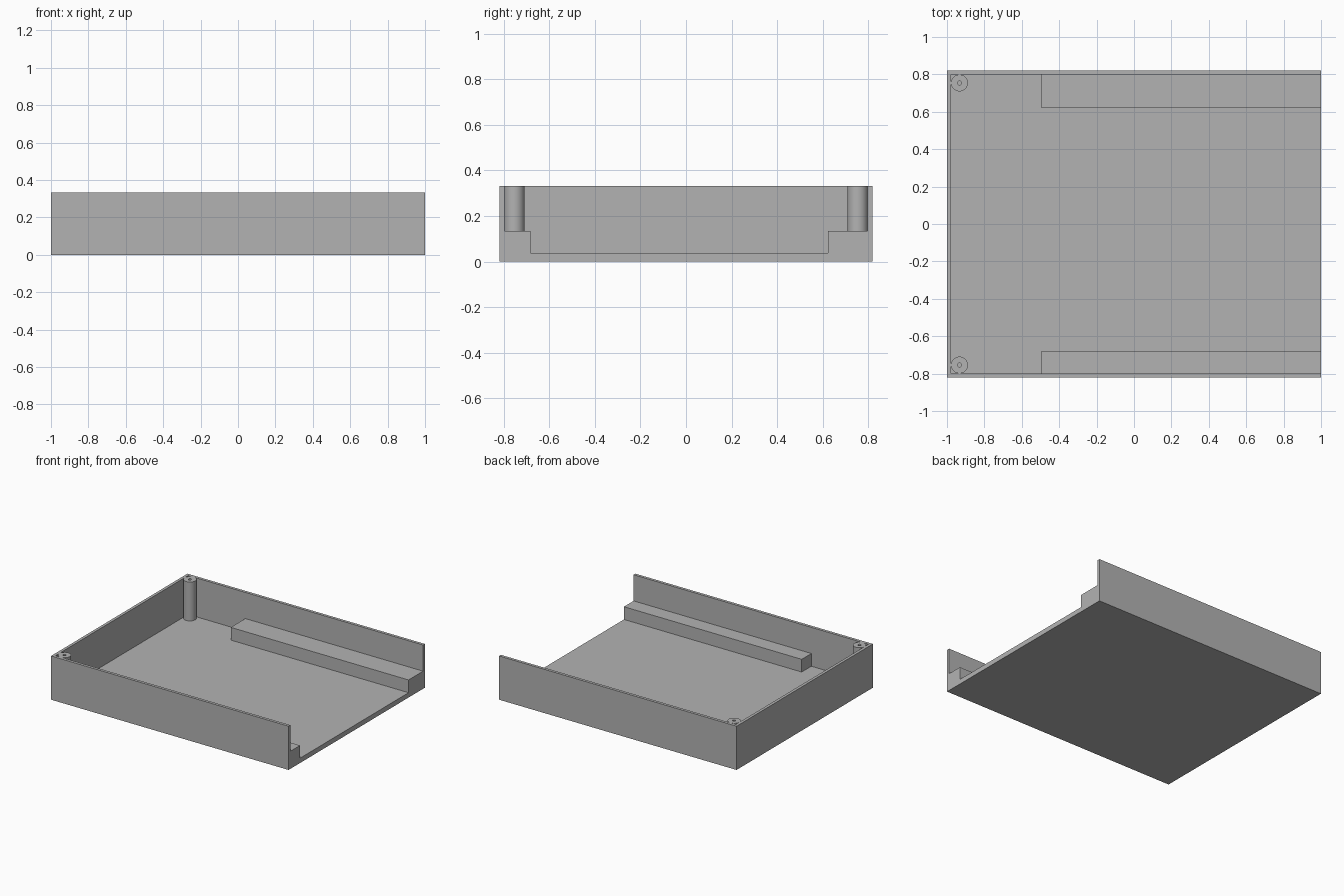
import bpy
import math

cube = bpy.data.objects.get("Cube")
if cube:
    bpy.data.objects.remove(cube, do_unlink=True)

# Main dimensions
HALF_Y, HEIGHT, WALL = 0.82, 0.333, 0.022
FLOOR, LEDGE_TOP, LEDGE_START = 0.037, 0.134, -0.497
FRONT_LEDGE, BACK_LEDGE = -0.682, 0.623
POST_X, POST_Y, POST_R, HOLE_R = -0.933, 0.754, 0.045, 0.011

grey = bpy.data.materials.new("grey plastic")
grey.use_nodes = True
grey.diffuse_color = (0.45, 0.45, 0.45, 1)
grey.node_tree.nodes["Principled BSDF"].inputs["Base Color"].default_value = (0.45, 0.45, 0.45, 1)


def box(name, low, high):
    bpy.ops.mesh.primitive_cube_add(size=1, location=[(a + b) / 2 for a, b in zip(low, high)])
    obj = bpy.context.object
    obj.name = name
    obj.scale = [b - a for a, b in zip(low, high)]
    bpy.ops.object.transform_apply(location=True, rotation=True, scale=True)
    return obj


def rod(name, y, radius, low, high, sides):
    bpy.ops.mesh.primitive_cylinder_add(vertices=sides, radius=radius, depth=high - low,
                                        location=(POST_X, y, (low + high) / 2))
    bpy.context.object.name = name
    return bpy.context.object


def cut(target, tool):
    """Subtract the tool from the target and discard the tool."""
    bpy.context.view_layer.objects.active = target
    mod = target.modifiers.new("cut", 'BOOLEAN')
    mod.operation, mod.solver, mod.object = 'DIFFERENCE', 'EXACT', tool
    bpy.ops.object.modifier_apply(modifier=mod.name)
    bpy.data.objects.remove(tool, do_unlink=True)


# Outer block that becomes the floor, three walls, ledges and posts
tray = box("tray", (-1, -HALF_Y, 0), (1, HALF_Y, HEIGHT))
inner = HALF_Y - WALL

# Cavity open at the top and at one end, with the two ledges left standing
cavity = box("cavity_cutter", (-1 + WALL, -inner, FLOOR), (1.2, inner, HEIGHT + 0.2))
cut(cavity, box("front_ledge", (LEDGE_START, -1, 0), (1.3, FRONT_LEDGE, LEDGE_TOP)))
cut(cavity, box("back_ledge", (LEDGE_START, BACK_LEDGE, 0), (1.3, 1, LEDGE_TOP)))

# Corner screw posts, also left standing
for y in (-POST_Y, POST_Y):
    cut(cavity, rod("post", y, POST_R, 0.01, HEIGHT + 0.3, 48))
cut(tray, cavity)

# Screw holes down the posts
for y in (-POST_Y, POST_Y):
    cut(tray, rod("hole_cutter", y, HOLE_R, FLOOR + 0.03, HEIGHT + 0.1, 24))

tray.data.materials.clear()
tray.data.materials.append(grey)
bpy.ops.object.select_all(action='DESELECT')
tray.select_set(True)
bpy.context.view_layer.objects.active = tray
bpy.ops.object.shade_smooth_by_angle(angle=math.radians(30))
